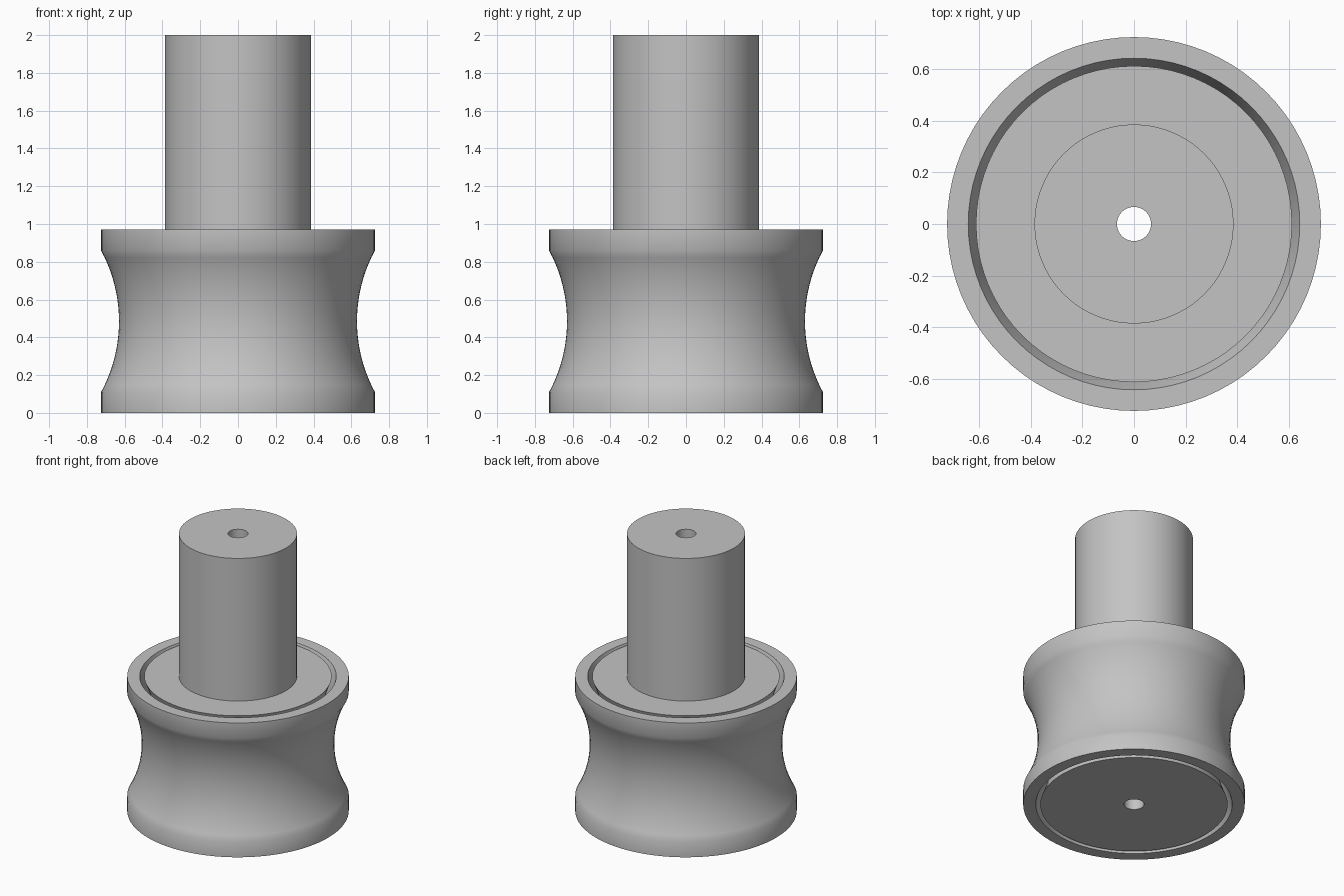
import bpy, bmesh, math

cube = bpy.data.objects.get("Cube")
if cube:
    bpy.data.objects.remove(cube, do_unlink=True)

grey = bpy.data.materials.new("plain grey")
grey.use_nodes = True
colour = (0.55, 0.55, 0.55, 1)
grey.diffuse_color = colour
grey.node_tree.nodes["Principled BSDF"].inputs["Base Color"].default_value = colour

TOP = 0.97           # height of the roller body
STRAIGHT = 0.11      # straight band at each end
SEGMENTS = 80


def hourglass(end_r, waist_r, band, steps=20):
    """Profile points, bottom to top, of a wall narrowing in a circular arc."""
    half, sag = TOP / 2 - band, end_r - waist_r
    arc_r = (half ** 2 + sag ** 2) / (2 * sag)
    points = [(end_r, 0)] if band else []
    for i in range(steps + 1):
        dz = half * (2 * i / steps - 1)
        points.append((waist_r + arc_r - math.sqrt(arc_r ** 2 - dz ** 2), TOP / 2 + dz))
    return points + ([(end_r, TOP)] if band else [])


def lathe(name, profile):
    """Spin a closed profile of (radius, height) around z."""
    bm = bmesh.new()
    verts = [bm.verts.new((r, 0, z)) for r, z in profile]
    edges = [bm.edges.new((a, b)) for a, b in zip(verts, verts[1:] + verts[:1])]
    bmesh.ops.spin(bm, geom=verts + edges, cent=(0, 0, 0), axis=(0, 0, 1),
                   angle=math.tau, steps=SEGMENTS, use_duplicate=False)
    bmesh.ops.remove_doubles(bm, verts=bm.verts, dist=1e-4)
    bmesh.ops.recalc_face_normals(bm, faces=bm.faces)
    mesh = bpy.data.meshes.new(name)
    bm.to_mesh(mesh)
    bm.free()
    mesh.materials.append(grey)
    obj = bpy.data.objects.new(name, mesh)
    bpy.context.collection.objects.link(obj)
    bpy.ops.object.select_all(action="DESELECT")
    obj.select_set(True)
    bpy.context.view_layer.objects.active = obj
    bpy.ops.object.shade_smooth_by_angle(angle=math.radians(30))
    return obj


# Outer sleeve: waisted outside and inside
lathe("roller_sleeve", hourglass(0.725, 0.63, STRAIGHT) + hourglass(0.643, 0.55, 0)[::-1])

# Captive core with its shaft and a hole bored all the way through
HOLE, SHAFT = 0.066, 0.386
lathe("core_and_shaft", [(HOLE, 0)] + hourglass(0.613, 0.52, 0)
      + [(SHAFT, TOP), (SHAFT, 2), (HOLE, 2)])
